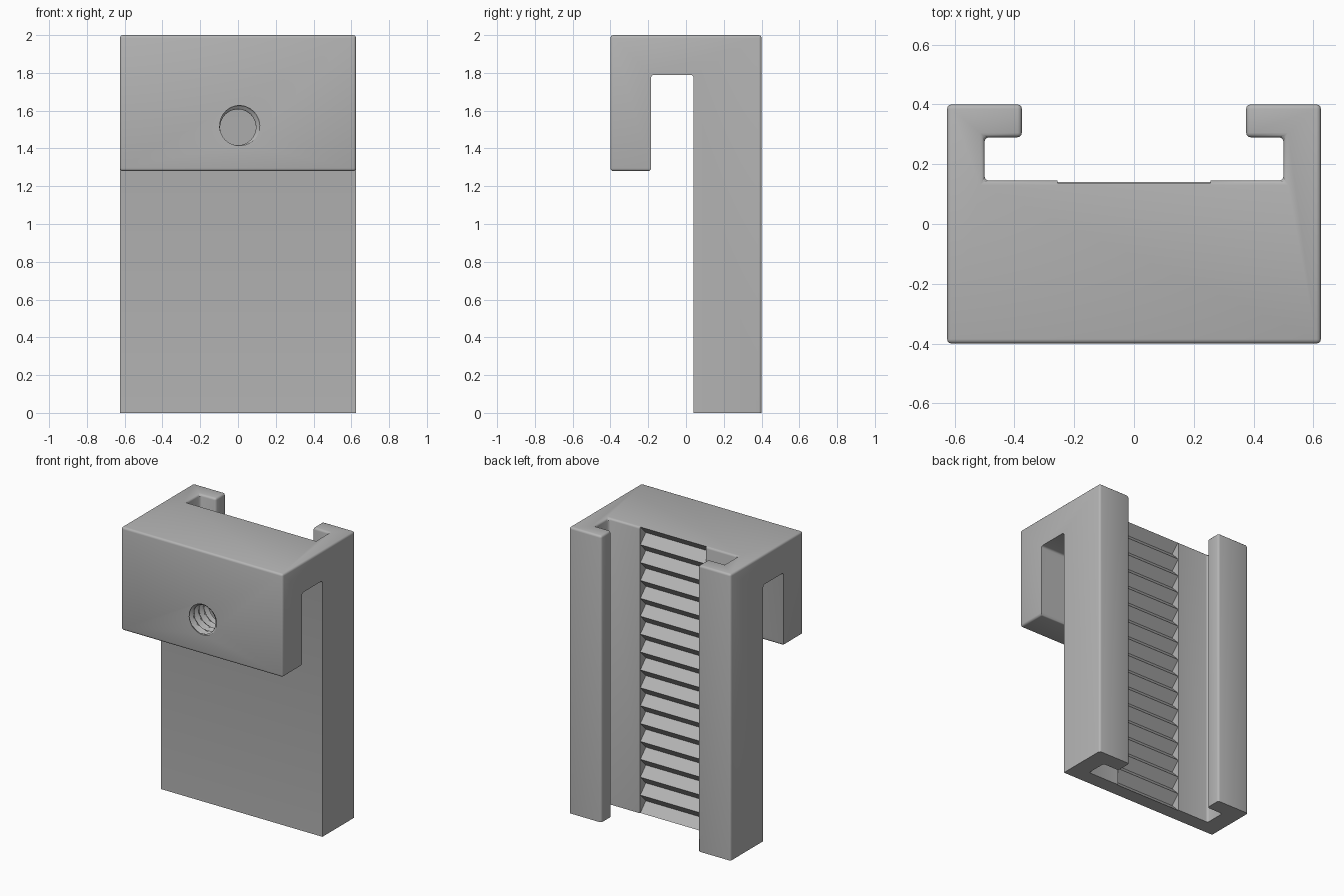
import bpy, bmesh, math
from mathutils import Vector

if "Cube" in bpy.data.objects:
    bpy.data.objects.remove(bpy.data.objects["Cube"])

grey = bpy.data.materials.new("light_grey")
grey.diffuse_color = (0.46, 0.46, 0.46, 1)
grey.use_nodes = True
grey.node_tree.nodes["Principled BSDF"].inputs["Base Color"].default_value = grey.diffuse_color


def finish(name, bm):
    bmesh.ops.recalc_face_normals(bm, faces=bm.faces)
    me = bpy.data.meshes.new(name)
    bm.to_mesh(me)
    bm.free()
    me.materials.append(grey)
    ob = bpy.data.objects.new(name, me)
    bpy.context.collection.objects.link(ob)
    return ob


def prism(name, points, shift):
    """Extrude a closed outline of 3D points along a vector."""
    bm = bmesh.new()
    face = bm.faces.new([bm.verts.new(p) for p in points])
    ext = bmesh.ops.extrude_face_region(bm, geom=[face])
    moved = [v for v in ext["geom"] if isinstance(v, bmesh.types.BMVert)]
    bmesh.ops.translate(bm, verts=moved, vec=shift)
    return finish(name, bm)


def cut(target, cutter):
    mod = target.modifiers.new("cut", 'BOOLEAN')
    mod.operation, mod.solver, mod.object = 'DIFFERENCE', 'EXACT', cutter
    bpy.context.view_layer.objects.active = target
    bpy.ops.object.modifier_apply(modifier=mod.name)
    bpy.data.objects.remove(cutter)


# Hook-shaped body
W, BACK, FRONT = 0.625, 0.4, -0.4
LIP_IN, STEM, LIP_Z, GAP_Z, TOP = -0.185, 0.04, 1.28, 1.79, 2.0
outline = [(BACK, 0), (BACK, TOP), (FRONT, TOP), (FRONT, LIP_Z),
           (LIP_IN, LIP_Z), (LIP_IN, GAP_Z), (STEM, GAP_Z), (STEM, 0)]
body = prism("clip_body", [(-W, y, z) for y, z in outline], (2 * W, 0, 0))

# T-shaped slot down the back
SLOT = 0.145
half = [(0.5, SLOT), (0.5, 0.29), (0.375, 0.29), (0.375, 0.5)]
tee = half + [(-x, y) for x, y in reversed(half)]
cut(body, prism("slot_cutter", [(x, y, -0.1) for x, y in tee], (0, 0, 2.3)))

# Small rounding, leaving the foot and the sides of the hook gap sharp
bm = bmesh.new()
bm.from_mesh(body.data)


def rounded(e):
    a, b = (v.co for v in e.verts)
    mid = (a + b) / 2
    foot = a.z < 0.001 and b.z < 0.001
    gap_side = (abs(mid.x) > W - 0.001 and LIP_IN - 0.001 < mid.y < STEM + 0.001
                and mid.z < GAP_Z + 0.001)
    return e.calc_face_angle(0) > 0.5 and not foot and not gap_side


bmesh.ops.bevel(bm, geom=[e for e in bm.edges if rounded(e)], offset=0.015,
                offset_type='OFFSET', segments=3, profile=0.5,
                affect='EDGES', clamp_overlap=True)
bm.to_mesh(body.data)
bm.free()

# Row of V teeth sunk into the slot floor
PITCH, CREST, ROOT = 0.125, 0.14, 0.08
teeth = [(0.22, -PITCH), (0.22, TOP + PITCH)]
for i in range(17, -2, -1):
    teeth.append((CREST, i * PITCH))
    if i > -1:
        teeth.append((ROOT, (i - 0.5) * PITCH))
cut(body, prism("teeth_cutter", [(-0.255, y, z) for y, z in teeth], (0.51, 0, 0)))

# Threaded screw hole through the lip
SIDES, STEPS, THREAD = 32, 56, 0.055
R_IN, R_OUT, HOLE_Z = 0.095, 0.118, 1.512
bm = bmesh.new()
rings = []
for j in range(STEPS + 1):
    y = -0.45 + 0.33 * j / STEPS
    ring = []
    for i in range(SIDES):
        a = math.tau * i / SIDES
        phase = ((y - FRONT) / THREAD - i / SIDES + 0.62) % 1.0
        wave = min(1.0, max(0.0, 1.35 - abs(phase - 0.5) * 3.5))
        r = R_IN + (R_OUT - R_IN) * wave
        ring.append(bm.verts.new((r * math.cos(a), y, HOLE_Z + r * math.sin(a))))
    rings.append(ring)
for p, q in zip(rings, rings[1:]):
    for i in range(SIDES):
        k = (i + 1) % SIDES
        bm.faces.new((p[i], p[k], q[k], q[i]))
bm.faces.new(rings[0])
bm.faces.new(rings[-1])
bmesh.ops.triangulate(bm, faces=bm.faces)
cut(body, finish("hole_cutter", bm))

# Smooth the roundings, keep hard edges
bpy.ops.object.select_all(action='DESELECT')
body.select_set(True)
bpy.context.view_layer.objects.active = body
bpy.ops.object.shade_smooth_by_angle(angle=math.radians(32))
